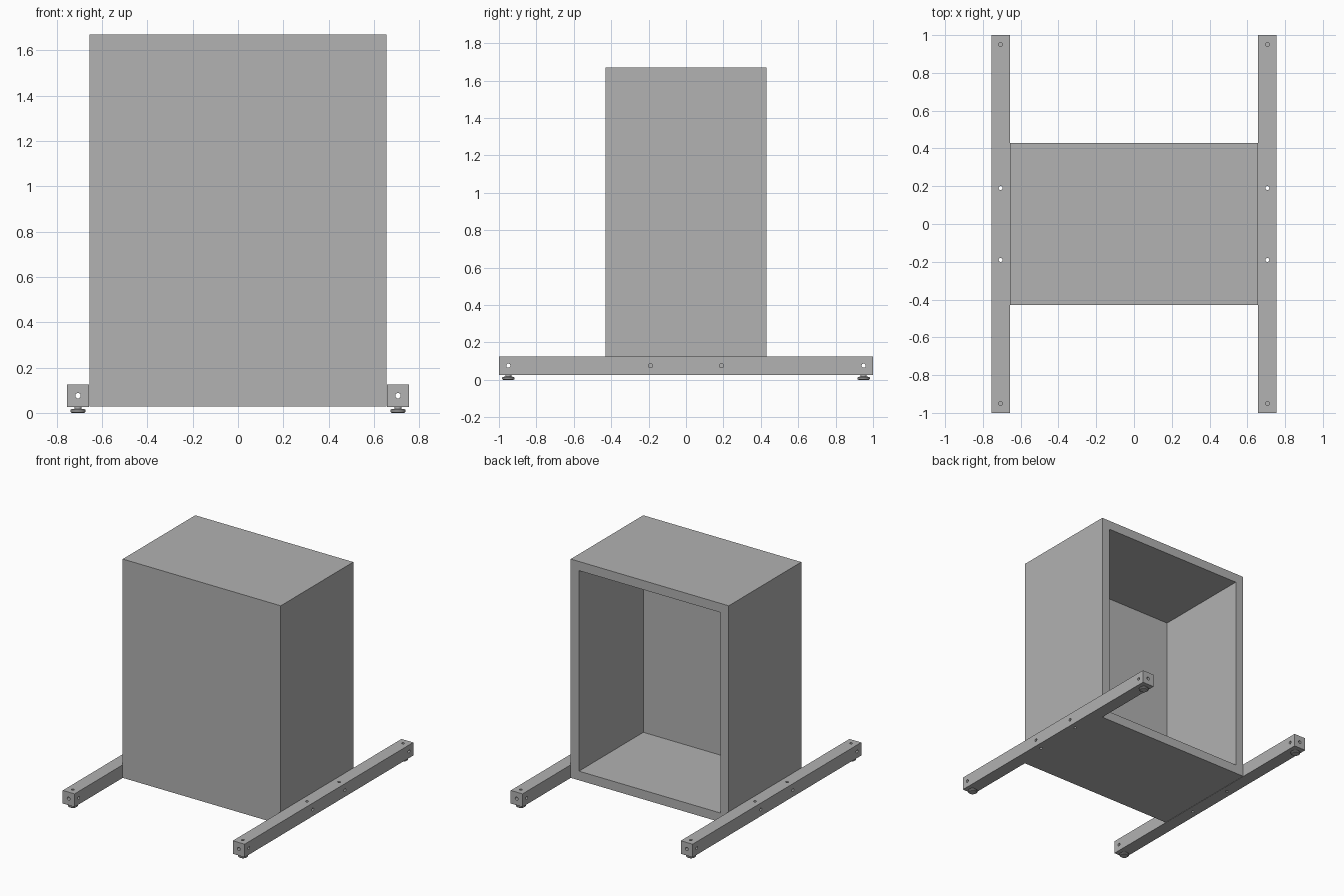
import bpy, bmesh
from math import pi
from mathutils import Matrix, Vector

default = bpy.data.objects.get("Cube")
if default:
    bpy.data.objects.remove(default, do_unlink=True)

grey = bpy.data.materials.new("plain grey")
grey.use_nodes = True
colour = (0.445, 0.445, 0.445, 1)
grey.diffuse_color = colour
grey.node_tree.nodes["Principled BSDF"].inputs["Base Color"].default_value = colour

RAIL_X, RAIL_Z, RAIL_W = 0.706, 0.076, 0.098
END_Y, MID_Y = 0.95, 0.19


def make_object(name, bm):
    mesh = bpy.data.meshes.new(name)
    bmesh.ops.recalc_face_normals(bm, faces=bm.faces)
    bm.to_mesh(mesh)
    bm.free()
    mesh.materials.append(grey)
    obj = bpy.data.objects.new(name, mesh)
    bpy.context.collection.objects.link(obj)
    return obj


def box(size, centre):
    bm = bmesh.new()
    bmesh.ops.create_cube(bm, size=1, matrix=Matrix.Translation(centre) @ Matrix.Diagonal((*size, 1)))
    return bm


def smooth(obj):
    bpy.ops.object.select_all(action="DESELECT")
    obj.select_set(True)
    bpy.context.view_layer.objects.active = obj
    bpy.ops.object.shade_smooth_by_angle(angle=pi / 6)


# Cabinet: a thick-walled box open at the back
bm = box((1.312, 0.86, 1.642), (0, 0, 0.849))
back = max(bm.faces, key=lambda f: f.calc_center_median().y)
bmesh.ops.inset_region(bm, faces=[back], thickness=0.097)
pushed = bmesh.ops.extrude_discrete_faces(bm, faces=[back])["faces"]
bmesh.ops.translate(bm, verts=pushed[0].verts, vec=(0, -0.763, 0))
make_object("cabinet", bm)

# Base rail, drilled along its length and across at four stations
rail = make_object("left_rail", box((RAIL_W, 2, RAIL_W), (RAIL_X, 0, RAIL_Z)))


def drill(y, axis, radius, length):
    bm = bmesh.new()
    turn = Vector((0, 0, 1)).rotation_difference(Vector(axis)).to_matrix().to_4x4()
    bmesh.ops.create_cone(bm, cap_ends=True, segments=20, radius1=radius, radius2=radius,
                          depth=length, matrix=Matrix.Translation((RAIL_X, y, RAIL_Z)) @ turn)
    cutter = make_object("drill_cutter", bm)
    cutter.hide_render = True
    mod = rail.modifiers.new("drill", "BOOLEAN")
    mod.operation, mod.solver, mod.object = "DIFFERENCE", "EXACT", cutter
    bpy.context.view_layer.objects.active = rail
    bpy.ops.object.modifier_apply(modifier=mod.name)
    bpy.data.objects.remove(cutter, do_unlink=True)


drill(0, (0, 1, 0), 0.012, 2.2)
for y in (-END_Y, -MID_Y, MID_Y, END_Y):
    drill(y, (1, 0, 0), 0.011, 0.2)
    drill(y, (0, 0, 1), 0.0105, 0.2)
smooth(rail)

# Matching rail on the other side
other = bpy.data.objects.new("right_rail", rail.data)
other.location.x = -2 * RAIL_X
bpy.context.collection.objects.link(other)

# Levelling feet: a lathed disc with a short stem
profile = [(0, 0), (0.028, 0), (0.034, 0.005), (0.034, 0.013),
           (0.028, 0.016), (0.016, 0.018), (0.016, 0.03), (0, 0.03)]
for side, x in (("left", RAIL_X), ("right", -RAIL_X)):
    for end, y in (("front", -END_Y), ("back", END_Y)):
        bm = bmesh.new()
        verts = [bm.verts.new((r, 0, z)) for r, z in profile]
        edges = [bm.edges.new(pair) for pair in zip(verts, verts[1:])]
        bmesh.ops.spin(bm, geom=verts + edges, cent=(0, 0, 0), axis=(0, 0, 1),
                       angle=2 * pi, steps=24)
        bmesh.ops.remove_doubles(bm, verts=bm.verts, dist=0.0001)
        foot = make_object(f"{side}_{end}_foot", bm)
        foot.location = (x, y, 0)
        smooth(foot)
